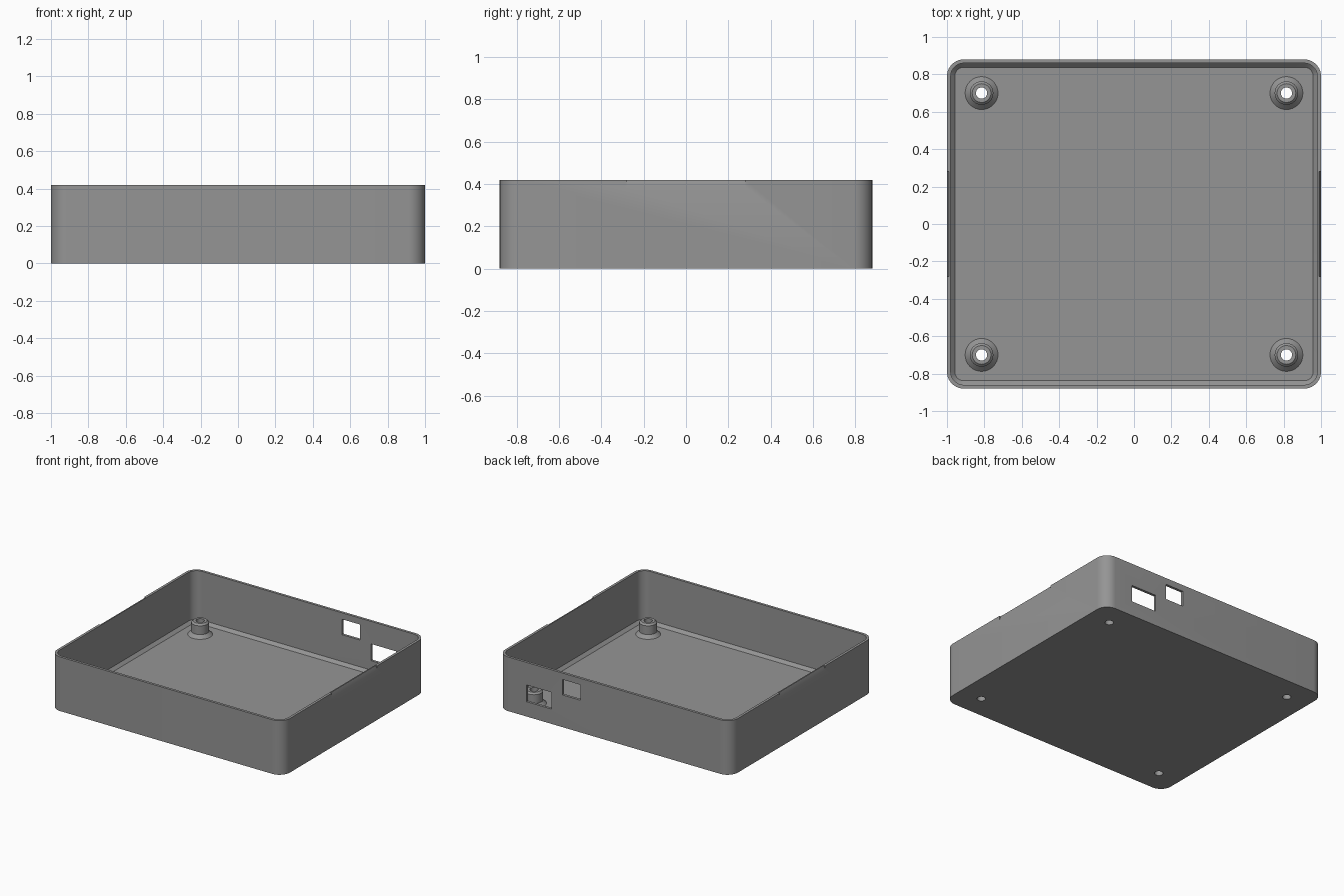
import bpy, bmesh, math
from mathutils import Vector

if "Cube" in bpy.data.objects:
    bpy.data.objects.remove(bpy.data.objects["Cube"])

GREY = bpy.data.materials.new("plain grey")
GREY.diffuse_color = (0.3, 0.3, 0.3, 1)
GREY.use_nodes = True
GREY.node_tree.nodes["Principled BSDF"].inputs["Base Color"].default_value = GREY.diffuse_color

W, D, H = 1.0, 0.88, 0.42        # half width, half depth, height
WALL, FLOOR, R = 0.02, 0.02, 0.09
POST_X, POST_Y, BORE = 0.815, 0.70, 0.03


def finish(name, bm, smooth=True):
    bmesh.ops.recalc_face_normals(bm, faces=bm.faces)
    mesh = bpy.data.meshes.new(name)
    bm.to_mesh(mesh)
    bm.free()
    ob = bpy.data.objects.new(name, mesh)
    bpy.context.collection.objects.link(ob)
    mesh.materials.append(GREY)
    if smooth:
        shade(ob)
    return ob


def shade(ob):
    bpy.ops.object.select_all(action='DESELECT')
    ob.select_set(True)
    bpy.context.view_layer.objects.active = ob
    bpy.ops.object.shade_smooth_by_angle(angle=math.radians(30))


def bridge(bm, a, b):
    n = len(a)
    for i in range(n):
        bm.faces.new((a[i], a[(i + 1) % n], b[(i + 1) % n], b[i]))


def rounded_ring(bm, inset, z, seg=10):
    # rounded rectangle, inset from the outer outline
    r = R - inset
    pts = []
    for k, (sx, sy) in enumerate(((1, 1), (-1, 1), (-1, -1), (1, -1))):
        for i in range(seg + 1):
            a = math.pi / 2 * (k + i / seg)
            pts.append((sx * (W - R) + r * math.cos(a), sy * (D - R) + r * math.sin(a), z))
    return [bm.verts.new(p) for p in pts]


def prism(bm, profile, axis_vec):
    # extrude a closed outline along a vector
    a = [bm.verts.new(p) for p in profile]
    b = [bm.verts.new(Vector(p) + Vector(axis_vec)) for p in profile]
    bridge(bm, a, b)
    bm.faces.new(a)
    bm.faces.new(b)


# open tray with a bevelled inner floor edge
bm = bmesh.new()
rings = [rounded_ring(bm, i, z) for i, z in
         ((0, 0), (0, H), (WALL, H), (WALL, FLOOR + 0.022), (WALL + 0.022, FLOOR))]
for a, b in zip(rings, rings[1:]):
    bridge(bm, a, b)
bm.faces.new(rings[0])
bm.faces.new(rings[-1])
tray = finish("tray", bm, False)

# cutters: port windows, screw holes, finger bevels on the side rims
bm = bmesh.new()
for x0, x1, z0, z1 in ((0.29, 0.445, 0.25, 0.37), (0.54, 0.755, 0.115, 0.245)):
    prism(bm, [(x0, 0.8, z0), (x1, 0.8, z0), (x1, 0.8, z1), (x0, 0.8, z1)], (0, 0.2, 0))
for sx in (-1, 1):
    for sy in (-1, 1):
        prism(bm, [(sx * POST_X + BORE * math.cos(i * math.pi / 16),
                    sy * POST_Y + BORE * math.sin(i * math.pi / 16), -0.1)
                   for i in range(32)], (0, 0, 0.2))
    prism(bm, [(sx * 1.004, -0.28, H - 0.045), (sx * 0.986, -0.28, H + 0.009),
               (sx * 1.03, -0.28, H + 0.009)], (0, 0.56, 0))
cutter = finish("cutter", bm, False)
cutter.hide_render = True
cutter.hide_set(True)

mod = tray.modifiers.new("openings", 'BOOLEAN')
mod.operation, mod.solver, mod.object = 'DIFFERENCE', 'EXACT', cutter
bpy.context.view_layer.objects.active = tray
bpy.ops.object.modifier_apply(modifier=mod.name)
bpy.data.objects.remove(cutter)
shade(tray)

# hollow screw posts with flared feet
PROFILE = ((BORE, FLOOR), (0.088, FLOOR), (0.063, FLOOR + 0.025), (0.063, 0.113),
           (0.05, 0.126), (BORE, 0.126))
for sx, side in ((-1, "left"), (1, "right")):
    for sy, end in ((-1, "front"), (1, "back")):
        bm = bmesh.new()
        loops = [[bm.verts.new((sx * POST_X + r * math.cos(i * math.pi / 16),
                                sy * POST_Y + r * math.sin(i * math.pi / 16), z))
                  for i in range(32)] for r, z in PROFILE]
        for a, b in zip(loops, loops[1:] + loops[:1]):
            bridge(bm, a, b)
        finish(f"screw_post_{end}_{side}", bm)
